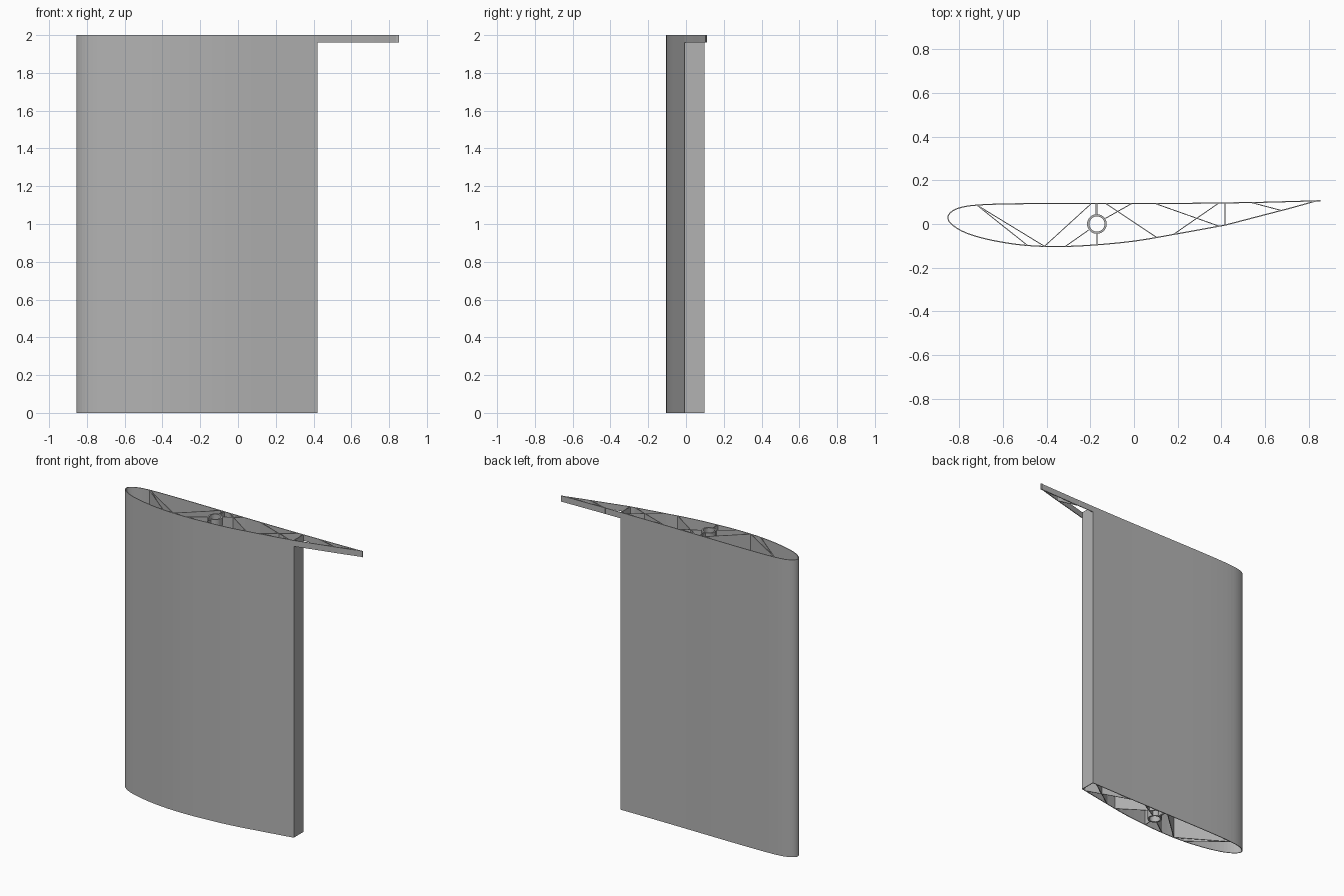
import bpy, bmesh, math
from mathutils import Vector

cube = bpy.data.objects.get("Cube")
if cube:
    bpy.data.objects.remove(cube, do_unlink=True)

HEIGHT, STRIP_Z, SKIN, WEB = 2.0, 1.96, 0.005, 0.004

grey = bpy.data.materials.new("plain grey")
grey.use_nodes = True
colour = (0.45, 0.45, 0.45, 1)
grey.diffuse_color = colour
grey.node_tree.nodes["Principled BSDF"].inputs["Base Color"].default_value = colour


def spline(points, steps=3):
    """Smooth curve through the given points."""
    p = [Vector(q) for q in points]
    p = [2 * p[0] - p[1]] + p + [2 * p[-1] - p[-2]]
    out = []
    for a, b, c, d in zip(p, p[1:], p[2:], p[3:]):
        for i in range(steps):
            t = i / steps
            out.append(0.5 * (2 * b + (c - a) * t + (2 * a - 5 * b + 4 * c - d) * t**2
                              + (3 * b - a - 3 * c + d) * t**3))
    return out + [p[-2]]


def offset(path, dist, closed):
    """Shift a path sideways to its left, mitred at the corners."""
    n, out = len(path), []
    for i, p in enumerate(path):
        before = path[i - 1] if closed or i else None
        after = path[(i + 1) % n] if closed or i < n - 1 else None
        dirs = [d.normalized() for d in
                ([p - before] if before else []) + ([after - p] if after else [])]
        normals = [Vector((-d.y, d.x)) for d in dirs]
        m = sum(normals, Vector((0, 0))).normalized()
        out.append(p + m * dist / max(0.3, m.dot(normals[0])))
    return out


def wall(name, path, lo, hi, z0=0.0, z1=HEIGHT, closed=False):
    """Upright sheet following a path, between two sideways offsets."""
    path = [Vector(p) for p in path]
    bm = bmesh.new()
    rings = []
    for dist, z in ((lo, z0), (hi, z0), (hi, z1), (lo, z1)):
        rings.append([bm.verts.new((p.x, p.y, z)) for p in offset(path, dist, closed)])
    n = len(path)
    for i in range(n if closed else n - 1):
        j = (i + 1) % n
        for k in range(4):
            a, b = rings[k], rings[(k + 1) % 4]
            bm.faces.new((a[i], a[j], b[j], b[i]))
    if not closed:
        bm.faces.new([r[0] for r in rings])
        bm.faces.new([r[-1] for r in rings])
    bmesh.ops.recalc_face_normals(bm, faces=bm.faces)
    mesh = bpy.data.meshes.new(name)
    bm.to_mesh(mesh)
    bm.free()
    mesh.materials.append(grey)
    obj = bpy.data.objects.new(name, mesh)
    bpy.context.collection.objects.link(obj)
    return obj


# Wing skin, from the rear spar over the nose and back underneath
section = [(0.42, 0.099), (0.1, 0.096), (-0.4, 0.096), (-0.6, 0.094), (-0.72, 0.089),
           (-0.79, 0.079), (-0.835, 0.06), (-0.855, 0.032), (-0.84, 0), (-0.79, -0.034),
           (-0.72, -0.06), (-0.62, -0.083), (-0.5, -0.1), (-0.36, -0.106), (-0.2, -0.1),
           (0, -0.081), (0.2, -0.047), (0.42, -0.007)]
wall("wing_skin", spline(section), 0, SKIN, closed=True)

# Trailing edge strip at the tip
wall("trailing_strip_upper", [(0.853, 0.109), (0.6, 0.102), (0.42, 0.099)],
     0, SKIN, STRIP_Z)
wall("trailing_strip_lower", [(0.42, -0.007), (0.6, 0.04), (0.72, 0.071), (0.845, 0.106)],
     0, SKIN, STRIP_Z)
wall("trailing_strip_web", [(0.53, 0.1), (0.675, 0.062)], -WEB / 2, WEB / 2, STRIP_Z)

# Spar tube
centre, sides = Vector((-0.17, 0)), 32
ring = [centre + 0.045 * Vector((math.cos(a), math.sin(a)))
        for a in (2 * math.pi * i / sides for i in range(sides))]
wall("spar_tube", ring, 0, 0.01, closed=True)

# Inner webs
webs = {
    "nose_web_front": ((-0.72, 0.087), (-0.488, -0.098)),
    "nose_web_rear": ((-0.72, 0.087), (-0.41, -0.102)),
    "front_web": ((-0.41, -0.102), (-0.195, 0.094)),
    "tube_web_front": ((-0.315, -0.103), (-0.208, -0.028)),
    "tube_web_rear": ((-0.132, 0.025), (-0.01, 0.094)),
    "tube_web_lower": ((-0.17, -0.097), (-0.17, -0.043)),
    "tube_web_upper_right": ((-0.174, 0.043), (-0.174, 0.094)),
    "tube_web_upper_left": ((-0.166, 0.043), (-0.166, 0.094)),
    "middle_web": ((-0.13, 0.094), (0.105, -0.062)),
    "rear_web_upper": ((0.096, 0.094), (0.39, -0.01)),
    "rear_web_lower": ((0.18, -0.048), (0.39, 0.097)),
}
for name, ends in webs.items():
    wall(name, ends, -WEB / 2, WEB / 2)
